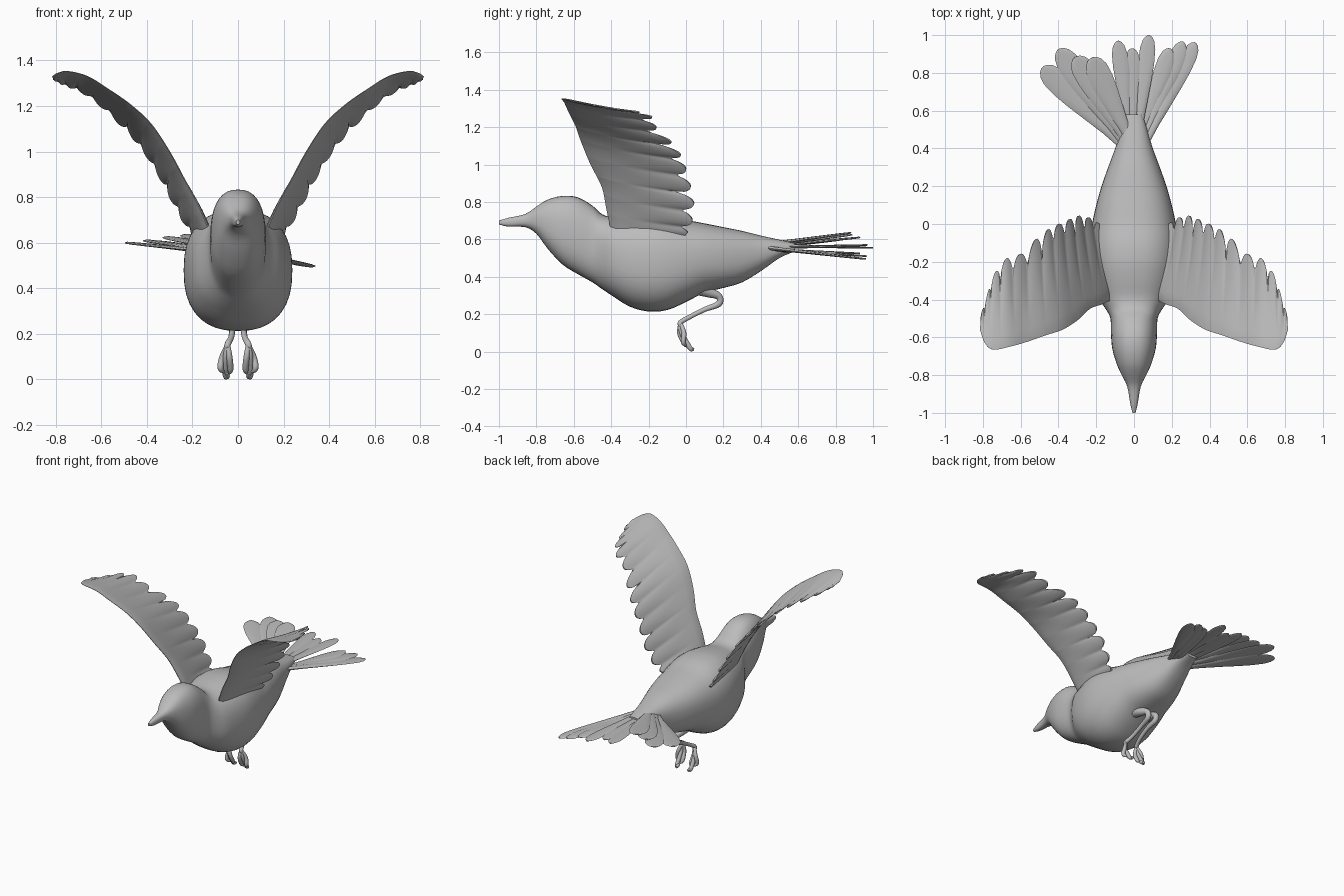
import bpy, bmesh, math, random
from mathutils import Vector

if "Cube" in bpy.data.objects:
    bpy.data.objects.remove(bpy.data.objects["Cube"])

random.seed(4)
grey = bpy.data.materials.new("plumage_grey")
grey.diffuse_color = (0.5, 0.5, 0.5, 1)
grey.use_nodes = True
grey.node_tree.nodes["Principled BSDF"].inputs["Base Color"].default_value = grey.diffuse_color


def spline(keys, steps):
    """Smooth interpolation through a list of equal-length tuples."""
    out = []
    n = len(keys)
    for i in range(n - 1):
        p = [keys[max(0, min(n - 1, i + k))] for k in (-1, 0, 1, 2)]
        for s in range(steps):
            t = s / steps
            out.append(tuple(0.5 * (2 * b + (c - a) * t + (2 * a - 5 * b + 4 * c - d) * t * t
                                    + (3 * b - a - 3 * c + d) * t ** 3)
                             for a, b, c, d in zip(*p)))
    out.append(tuple(keys[-1]))
    return out


def loft(name, rings, angle=50):
    """Skin closed rings of points and cap both ends."""
    bm = bmesh.new()
    vs = [[bm.verts.new(p) for p in r] for r in rings]
    n = len(vs[0])
    for a, b in zip(vs, vs[1:]):
        for i in range(n):
            j = (i + 1) % n
            bm.faces.new((a[i], a[j], b[j], b[i]))
    bm.faces.new(vs[0])
    bm.faces.new(vs[-1])
    bmesh.ops.recalc_face_normals(bm, faces=bm.faces)
    me = bpy.data.meshes.new(name)
    bm.to_mesh(me)
    bm.free()
    me.materials.append(grey)
    ob = bpy.data.objects.new(name, me)
    bpy.context.collection.objects.link(ob)
    bpy.ops.object.select_all(action='DESELECT')
    bpy.context.view_layer.objects.active = ob
    ob.select_set(True)
    bpy.ops.object.shade_smooth_by_angle(angle=math.radians(angle))
    return ob


# Body, head and beak in one skin: y, bottom z, top z, half width
body = [(-1.0, .68, .70, .008), (-.95, .668, .715, .02), (-.86, .665, .735, .036),
        (-.80, .63, .775, .065), (-.74, .55, .812, .092), (-.66, .465, .832, .115),
        (-.58, .415, .825, .122), (-.50, .37, .78, .125), (-.45, .335, .735, .15),
        (-.39, .295, .72, .19), (-.30, .24, .735, .22), (-.20, .214, .745, .237),
        (-.10, .222, .735, .236), (0, .265, .705, .222), (.10, .315, .685, .20),
        (.20, .34, .665, .172), (.30, .37, .645, .137), (.40, .43, .62, .10),
        (.50, .50, .598, .07), (.58, .535, .58, .045)]
rings = []
for y, lo, hi, w in spline(body, 3):
    ring = []
    for k in range(36):
        a = math.tau * k / 36
        c, s = math.cos(a), math.sin(a)
        e = 2 / 2.4
        ring.append((w * math.copysign(abs(c) ** e, c), y,
                     (lo + hi) / 2 + (hi - lo) / 2 * math.copysign(abs(s) ** e, s)))
    rings.append(ring)
loft("body", rings)

# Wings: leading edge xyz, trailing edge xyz, thickness
wing = [(.12, -.40, .64, .17, .00, .60, .09), (.17, -.425, .76, .23, .05, .67, .075),
        (.235, -.45, .88, .29, .055, .78, .06), (.30, -.51, 1.0, .35, .045, .89, .055),
        (.38, -.56, 1.12, .42, .015, 1.0, .05), (.47, -.59, 1.205, .49, -.05, 1.09, .045),
        (.57, -.625, 1.275, .58, -.15, 1.18, .04), (.66, -.65, 1.33, .67, -.18, 1.25, .035),
        (.745, -.665, 1.352, .74, -.25, 1.28, .03), (.79, -.63, 1.345, .785, -.40, 1.30, .022),
        (.815, -.56, 1.33, .81, -.47, 1.315, .008)]
FEATHERS = 12
lengths = [random.uniform(-.05, .02) for _ in range(FEATHERS + 1)]


def make_wing(name, side):
    st = spline(wing, 14)
    rings = []
    for i, s in enumerate(st):
        lead, trail = Vector(s[:3]), Vector(s[3:6])
        a, b = st[max(0, i - 1)], st[min(len(st) - 1, i + 1)]
        chord = trail - lead
        span = Vector(b[:3]) - Vector(a[:3])
        normal = span.cross(chord).normalized()
        # scalloped feather tips along the trailing edge
        f = FEATHERS * i / (len(st) - 1)
        bump = abs(math.sin(math.pi * f))
        reach = 1 - .20 * (1 - bump ** .55) + lengths[int(f)] * bump
        if i < 8:
            reach = .95
        top, low = [], []
        for k in range(15):
            u = k / 14
            t = s[6] * (.18 + 1.9 * math.sqrt(u) * (1 - u) ** 1.3) * .55
            if u == 0:
                t = s[6] * .06
            ridge = .007 * (bump - .6) * max(0, u - .35)
            camber = .10 * chord.length * u * (1 - u)
            mid = lead + chord * (u * reach) - normal * (camber - .3 * camber)
            for row, d in ((top, t / 2 + ridge * 2), (low, -t / 2 - ridge)):
                p = mid + normal * d
                row.append((p.x * side, p.y, p.z))
        rings.append(top + low[::-1])
    loft(name, rings, 60)


make_wing("right_wing", 1)
make_wing("left_wing", -1)


def feather(name, start, end, width, thick=.022):
    """Flat blade, narrow at the root and rounded at the tip."""
    a, b = Vector(start), Vector(end)
    d = b - a
    across = d.cross(Vector((0, 0, 1))).normalized()
    up = across.cross(d).normalized()
    rings = []
    for t, w in ((0, .35), (.2, .45), (.4, .68), (.6, .9), (.75, 1), (.88, .95),
                 (.95, .72), (.985, .42), (1, .12)):
        h = thick * (1 - .6 * t)
        rings.append([a + d * t + across * (w * width / 2 * math.cos(q))
                      + up * (h / 2 * math.sin(q))
                      for q in (math.tau * k / 10 for k in range(10))])
    loft(name, rings)


# Tail: three spread groups of feathers, each at its own height
tail = {
    "left": ((-.045, .42, .56), .125, [(-.485, .83, .60), (-.40, .925, .61),
                                       (-.31, .885, .625), (-.225, .88, .635)]),
    "middle": ((0, .42, .56), .085, [(-.085, .97, .57), (-.01, .93, .56), (.08, 1.0, .555)]),
    "right": ((.04, .42, .55), .09, [(.19, .93, .525), (.26, .965, .51), (.325, .96, .495)]),
}
for group, (root, width, tips) in tail.items():
    for i, tip in enumerate(tips):
        start = (root[0] + .018 * (i - 1), root[1], root[2] + .006 * (i - 1))
        feather(f"{group}_tail_feather_{i + 1}", start, tip, width)


def tube(name, keys):
    """Round limb through (x, y, z, radius) points."""
    st = spline(keys, 5)
    rings = []
    for i, s in enumerate(st):
        d = (Vector(st[min(i + 1, len(st) - 1)][:3]) - Vector(st[max(i - 1, 0)][:3])).normalized()
        u = Vector((1, 0, 0))
        u = (u - d * u.dot(d)).normalized()
        v = d.cross(u)
        rings.append([Vector(s[:3]) + (u * math.cos(q) + v * math.sin(q)) * s[3]
                      for q in (math.tau * k / 10 for k in range(10))])
    loft(name, rings)


# Legs folded back, with loosely closed toes
for side, label in ((1, "right"), (-1, "left")):
    tube(f"{label}_leg", [(x * side, y, z, r) for x, y, z, r in (
        (.05, .05, .35, .05), (.045, .12, .318, .03), (.035, .175, .295, .02),
        (.03, .175, .255, .018), (.025, .10, .225, .014), (.03, .02, .185, .013),
        (.045, -.03, .155, .014), (.05, -.025, .135, .012))])
    for i, (dx, y, z) in enumerate(((-.022, -.01, .045), (.0, .02, .022), (.022, -.015, .05))):
        tube(f"{label}_toe_{i + 1}", [
            (.045 * side, -.03, .155, .010), ((.053 + dx * .7) * side, -.035 + .012 * i, .10, .013),
            ((.055 + dx) * side, y, z, .013), ((.05 + dx * .5) * side, y + .015, z - .018, .006)])
    tube(f"{label}_claw", [(.05 * side, .005, .03, .010), (.048 * side, .025, .016, .012),
                           (.047 * side, .042, .010, .009)])
